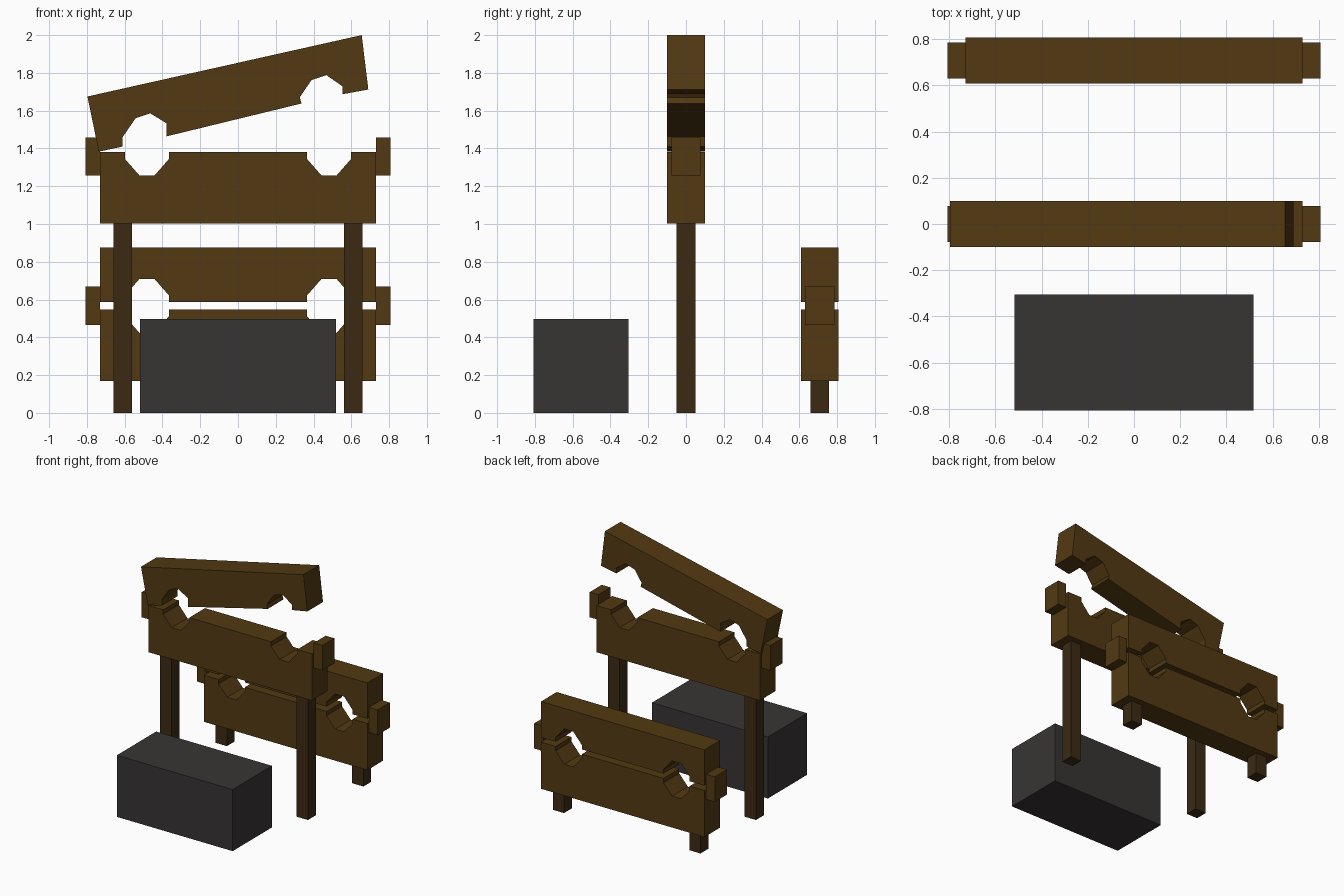
import bpy, bmesh

if "Cube" in bpy.data.objects:
    bpy.data.objects.remove(bpy.data.objects["Cube"])


def material(name, rgb):
    m = bpy.data.materials.new(name)
    m.diffuse_color = (*rgb, 1)
    m.use_nodes = True
    m.node_tree.nodes["Principled BSDF"].inputs["Base Color"].default_value = m.diffuse_color
    return m


WOOD = material("oak", (0.085, 0.042, 0.006))
DARK = material("dark_oak", (0.045, 0.023, 0.007))
STONE = material("dark_stone", (0.039, 0.034, 0.034))


def prism(name, profile, y0, y1, mat):
    """Extrude an x/z outline from y0 to y1."""
    bm = bmesh.new()
    face = bm.faces.new([bm.verts.new((x, y0, z)) for x, z in profile])
    new = bmesh.ops.extrude_face_region(bm, geom=[face])["geom"]
    moved = [v for v in new if isinstance(v, bmesh.types.BMVert)]
    bmesh.ops.translate(bm, verts=moved, vec=(0, y1 - y0, 0))
    bmesh.ops.recalc_face_normals(bm, faces=bm.faces)
    mesh = bpy.data.meshes.new(name)
    bm.to_mesh(mesh)
    bm.free()
    mesh.materials.append(mat)
    obj = bpy.data.objects.new(name, mesh)
    bpy.context.collection.objects.link(obj)
    return obj


def box(name, x0, x1, y0, y1, z0, z1, mat):
    return prism(name, [(x0, z0), (x1, z0), (x1, z1), (x0, z1)], y0, y1, mat)


# Half-octagon hole outline: offset along x, depth into the board
NOTCH = [(-0.117, 0), (-0.117, 0.035), (-0.04, 0.123), (0.04, 0.123), (0.117, 0.035), (0.117, 0)]


def board(name, y, edge, far):
    """Board with two notches cut into its edge at height `edge`."""
    s = 1 if far > edge else -1
    pts = [(-0.73, far), (-0.73, edge)]
    for cx in (-0.482, 0.482):
        pts += [(cx + dx, edge + s * d) for dx, d in NOTCH]
    pts += [(0.73, edge), (0.73, far)]
    return prism(name, pts, y - 0.1, y + 0.1, WOOD)


def frame(prefix, y, bottom, bracket_z):
    """Lower board, two posts and two end brackets."""
    board(prefix + "_lower_board", y, bottom + 0.377, bottom)
    for side, s in (("left", -1), ("right", 1)):
        a, b = sorted((s * 0.56, s * 0.66))
        box(f"{prefix}_{side}_post", a, b, y - 0.05, y + 0.05, 0, bottom, DARK)
        a, b = sorted((s * 0.73, s * 0.807))
        box(f"{prefix}_{side}_bracket", a, b, y - 0.077, y + 0.077,
            bracket_z, bracket_z + 0.203, WOOD)


# Front stocks, standing tall with the upper board swung open
frame("front", 0, 1.003, 1.256)
prism("front_raised_board", [
    (-0.797, 1.675), (-0.737, 1.383),
    (-0.611, 1.41), (-0.611, 1.46), (-0.542, 1.56), (-0.465, 1.586), (-0.378, 1.533), (-0.378, 1.464),
    (0.336, 1.638), (0.327, 1.671), (0.389, 1.762), (0.468, 1.788), (0.553, 1.729), (0.553, 1.687),
    (0.69, 1.712), (0.655, 2.0)], -0.1, 0.1, WOOD)

# Rear stocks, low and closed
frame("rear", 0.708, 0.17, 0.466)
rear = board("rear_upper_board", 0.708, 0.586, 0.875)

# Stone seat block
box("seat_block", -0.518, 0.518, -0.808, -0.305, 0, 0.497, STONE)
